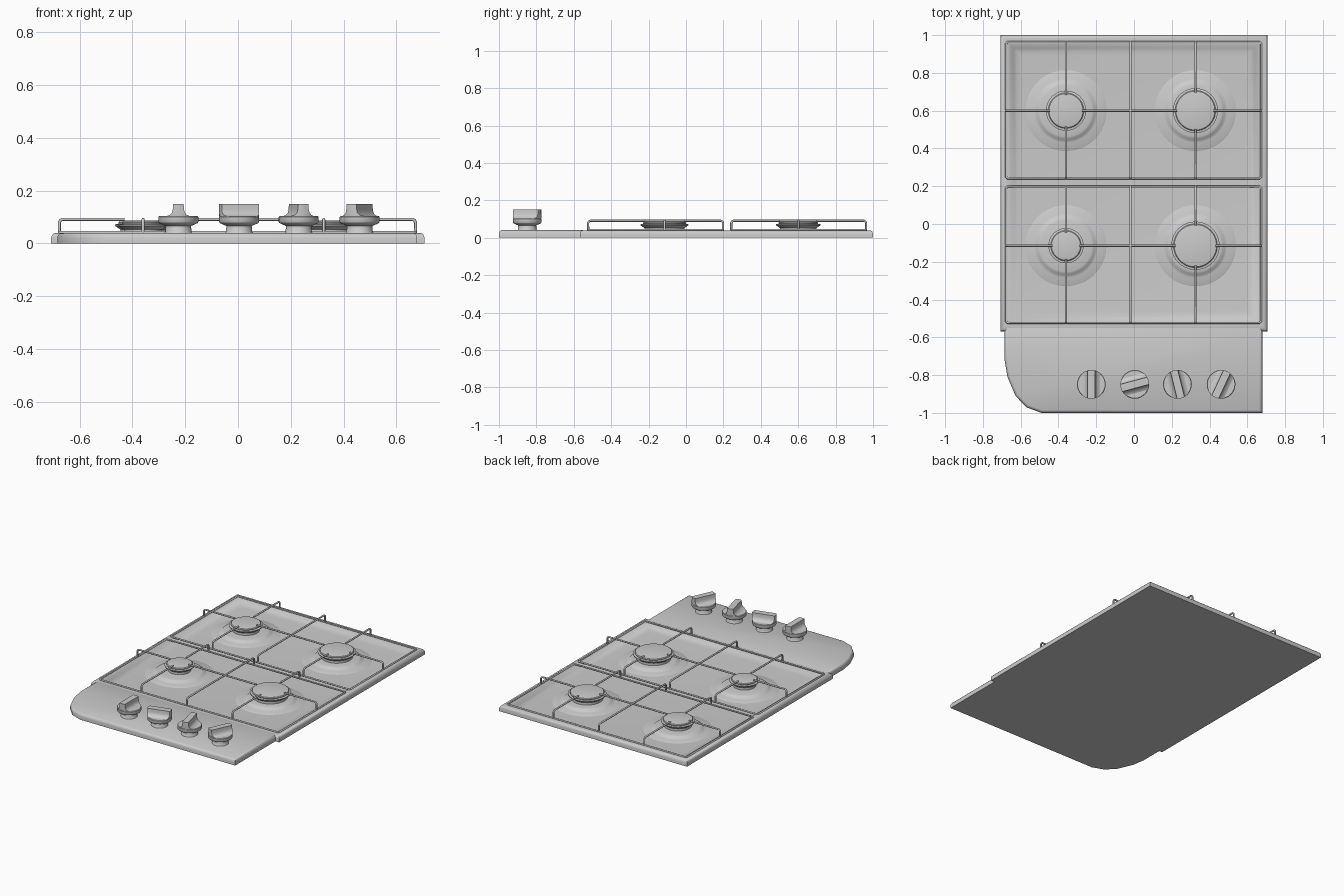
import bpy, bmesh
from math import sin, cos, pi, radians, sqrt

if "Cube" in bpy.data.objects:
    bpy.data.objects.remove(bpy.data.objects["Cube"])


def finish(bm, name, angle=35):
    bmesh.ops.recalc_face_normals(bm, faces=bm.faces)
    me = bpy.data.meshes.new(name)
    bm.to_mesh(me)
    bm.free()
    ob = bpy.data.objects.new(name, me)
    bpy.context.collection.objects.link(ob)
    bpy.ops.object.select_all(action='DESELECT')
    ob.select_set(True)
    bpy.context.view_layer.objects.active = ob
    bpy.ops.object.shade_smooth_by_angle(angle=radians(angle))
    return ob


def slab(name, outline, steps):
    """Closed slab: outline at z = 0, shaped upward by (inset, z) steps."""
    bm = bmesh.new()
    base = [bm.verts.new((x, y, 0)) for x, y in outline]
    f = bm.faces.new(base)
    for inset, z in steps:
        bmesh.ops.inset_individual(bm, faces=[f], thickness=inset, use_even_offset=True)
        for v in f.verts:
            v.co.z = z
    bm.faces.new(base[::-1])
    return finish(bm, name)


def lathe(bm, profile, cx, cy, n=40):
    """Revolve (radius, z) points about a vertical axis and cap the top."""
    rings = [[bm.verts.new((cx + r * cos(2 * pi * i / n), cy + r * sin(2 * pi * i / n), z))
              for i in range(n)] for r, z in profile]
    for a, b in zip(rings, rings[1:]):
        for i in range(n):
            j = (i + 1) % n
            bm.faces.new((a[i], a[j], b[j], b[i]))
    bm.faces.new(rings[-1])


# Main plate with shallow basin
slab("hob_plate", [(-0.708, -0.568), (0.707, -0.568), (0.707, 1), (-0.708, 1)],
     [(1e-5, 0.022), (0.003, 0.031), (0.006, 0.037), (0.009, 0.04),
      (0.022, 0.039), (0.015, 0.032), (0.015, 0.02), (0.02, 0.014), (0.02, 0.012)])

# Control panel with one rounded front corner, flush with the plate rim
slab("control_panel", [(-0.685, -0.535), (-0.685, -0.72), (-0.67, -0.81), (-0.627, -0.91),
                       (-0.57, -0.97), (-0.49, -1), (0.679, -1), (0.679, -0.535)],
     [(1e-5, 0.022), (0.003, 0.031), (0.005, 0.037), (0.007, 0.0402)])

# Burners: dish, flared crown and cap
burners = [("back_left", -0.36, 0.6, 0.09), ("back_right", 0.325, 0.6, 0.103),
           ("front_left", -0.36, -0.115, 0.077), ("front_right", 0.325, -0.115, 0.112)]
for name, x, y, c in burners:
    bm = bmesh.new()
    lathe(bm, [(0.214, 0), (0.214, 0.012), (0.21, 0.014), (0.17, 0.016), (0.158, 0.02),
               (0.148, 0.029), (0.138, 0.032), (c + 0.018, 0.033), (c - 0.005, 0.036),
               (c - 0.005, 0.052), (c + 0.015, 0.066), (c + 0.016, 0.072), (c + 0.002, 0.074),
               (c + 0.004, 0.079), (c, 0.084), (c - 0.008, 0.086)], x, y)
    finish(bm, "burner_" + name)


# Pan supports: low frame with raised rods
def rods(name, paths):
    cu = bpy.data.curves.new(name, 'CURVE')
    cu.dimensions = '3D'
    cu.bevel_depth = 0.0058
    cu.bevel_resolution = 2
    cu.use_fill_caps = True
    for pts, cyclic in paths:
        sp = cu.splines.new('POLY')
        sp.points.add(len(pts) - 1)
        for p, co in zip(sp.points, pts):
            p.co = (*co, 1)
        sp.use_cyclic_u = cyclic
    ob = bpy.data.objects.new(name, cu)
    bpy.context.collection.objects.link(ob)


LOW, HIGH, X0, X1 = 0.041, 0.091, -0.677, 0.673


def finger(start, end, both=False):
    """Rod rising from the frame at start, running level to end."""
    dx, dy = end[0] - start[0], end[1] - start[1]
    d = sqrt(dx * dx + dy * dy)
    ux, uy = dx / d, dy / d
    bend = [(0, LOW), (0, HIGH - 0.012), (0.004, HIGH - 0.004), (0.012, HIGH)]
    pts = [(start[0] + ux * t, start[1] + uy * t, z) for t, z in bend]
    if both:
        pts += [(end[0] - ux * t, end[1] - uy * t, z) for t, z in reversed(bend)]
    else:
        pts.append((*end, HIGH))
    return pts, False


for side, y0, y1 in [("front", -0.523, 0.198), ("back", 0.242, 0.963)]:
    k = 0.008
    frame = [(X0 + k, y0), (X1 - k, y0), (X1, y0 + k), (X1, y1 - k),
             (X1 - k, y1), (X0 + k, y1), (X0, y1 - k), (X0, y0 + k)]
    paths = [([(x, y, LOW) for x, y in frame], True), finger((-0.018, y0), (-0.018, y1), True)]
    (_, lx, by, lc), (_, rx, _, rc) = [b for b in burners if b[0].startswith(side)]
    lc, rc = lc - 0.006, rc - 0.006
    for bx, c in ((lx, lc), (rx, rc)):
        paths += [finger((bx, y0), (bx, by - c)), finger((bx, y1), (bx, by + c))]
    paths += [finger((X0, by), (lx - lc, by)), finger((X1, by), (rx + rc, by)),
              ([(lx + lc, by, HIGH), (rx - rc, by, HIGH)], False)]
    rods("pan_support_" + side, paths)

# Control knobs: stem, disc and full-width grip ridge
R = 0.076
for i, (x, turn) in enumerate([(-0.226, 90), (0.004, 15), (0.23, 104), (0.461, 65)]):
    bm = bmesh.new()
    lathe(bm, [(0.054, 0.038), (0.05, 0.043), (0.048, 0.066), (0.06, 0.071),
               (0.073, 0.077), (R, 0.082), (R, 0.1), (0.073, 0.103)], 0, 0, 32)
    rings = []
    for w, z in [(0.048, 0.102), (0.032, 0.108), (0.024, 0.117), (0.021, 0.13), (0.02, 0.15)]:
        s = [w * t for t in (-1, -0.5, 0, 0.5, 1)]
        e = [(sqrt(R * R - v * v), v) for v in s]
        rings.append([bm.verts.new((a, b, z)) for a, b in e + [(-a, -b) for a, b in e]])
    for a, b in zip(rings, rings[1:]):
        for j in range(10):
            m = (j + 1) % 10
            bm.faces.new((a[j], a[m], b[m], b[j]))
    bm.faces.new(rings[-1])
    ob = finish(bm, f"knob_{i + 1}")
    ob.location = (x, -0.849, 0)
    ob.rotation_euler.z = radians(turn)
